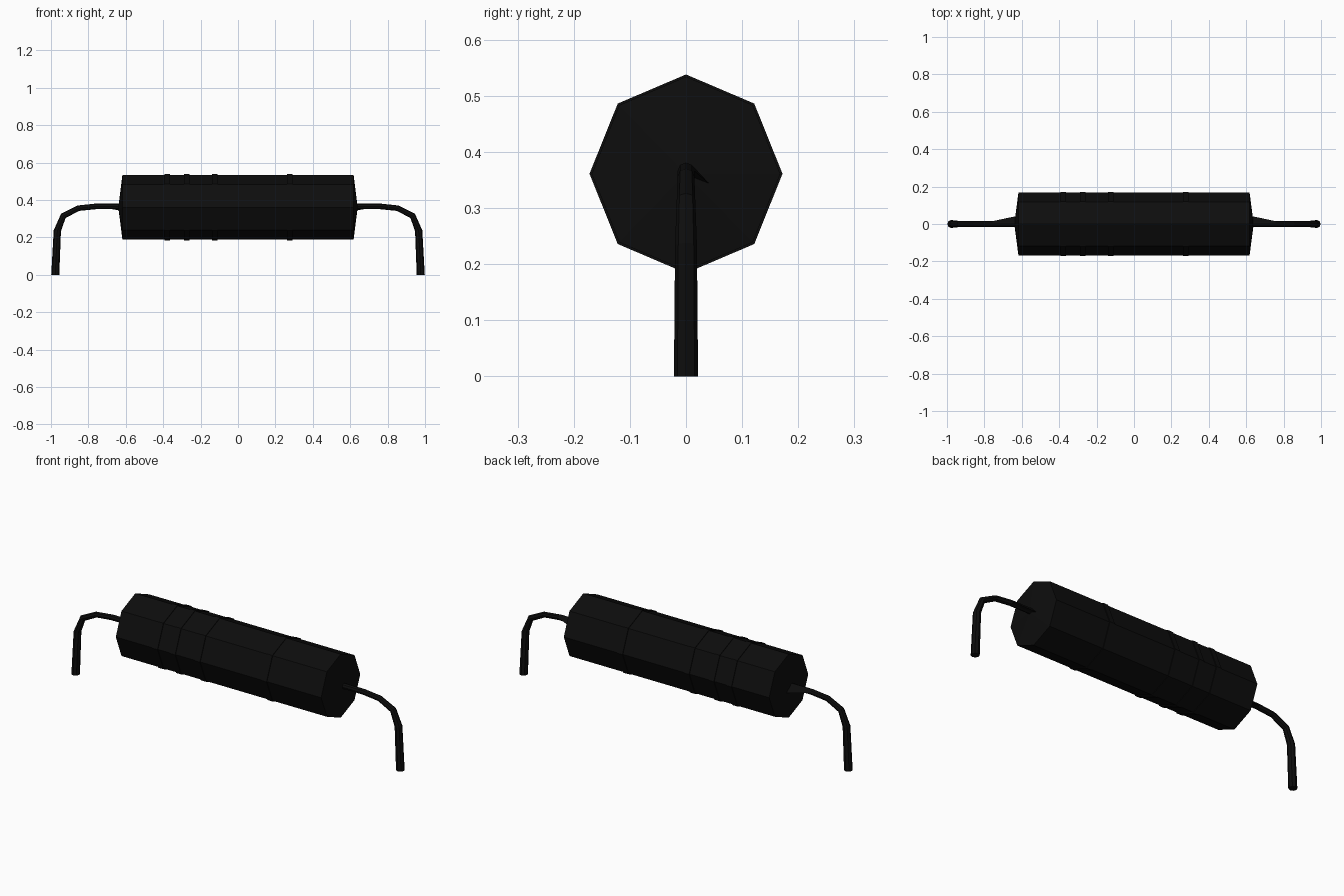
import bpy, bmesh
from math import cos, sin, pi
from mathutils import Vector

cube = bpy.data.objects.get("Cube")
if cube:
    bpy.data.objects.remove(cube, do_unlink=True)

SIDES = 8
AXIS_Z = 0.361
Y = Vector((0, 1, 0))
Z = Vector((0, 0, 1))

black = bpy.data.materials.new("soft_black")
black.use_nodes = True
COLOUR = (0.004, 0.004, 0.004, 1)
black.diffuse_color = COLOUR
black.node_tree.nodes["Principled BSDF"].inputs["Base Color"].default_value = COLOUR


def loft(name, rings, bulge=0):
    """Skin a list of vertex rings; the caps fan to a point pushed out along x by bulge."""
    bm = bmesh.new()
    loops = [[bm.verts.new(p) for p in ring] for ring in rings]
    for a, b in zip(loops, loops[1:]):
        for i in range(SIDES):
            j = (i + 1) % SIDES
            bm.faces.new((a[i], a[j], b[j], b[i]))
    for loop, push in ((loops[0], -bulge), (loops[-1], bulge)):
        if bulge:
            centre = sum((v.co for v in loop), Vector()) / SIDES
            tip = bm.verts.new(centre + Vector((push, 0, 0)))
            for i in range(SIDES):
                bm.faces.new((loop[i], loop[(i + 1) % SIDES], tip))
        else:
            bm.faces.new(loop)
    bmesh.ops.recalc_face_normals(bm, faces=bm.faces)
    mesh = bpy.data.meshes.new(name)
    bm.to_mesh(mesh)
    bm.free()
    mesh.materials.append(black)
    obj = bpy.data.objects.new(name, mesh)
    bpy.context.collection.objects.link(obj)
    return obj


def ring(centre, up, r_up, r_y):
    angles = [2 * pi * i / SIDES for i in range(SIDES)]
    return [centre + up * r_up * cos(a) + Y * r_y * sin(a) for a in angles]


def drum(name, x0, x1, grow=0, bulge=0):
    loft(name, [ring(Vector((x, 0, AXIS_Z)), Z, 0.173 + grow, 0.168 + grow)
                for x in (x0, x1)], bulge)


# Body with shallow pointed ends
drum("body", -0.618, 0.618, bulge=0.022)

# Thin raised bands
for i, x in enumerate((-0.379, -0.273, -0.124, 0.277)):
    drum(f"band_{i + 1}", x - 0.015, x + 0.015, grow=0.004)

# Bent wire leads: x, z, radius from foot to body
PATH = [(0.977, 0, 0.0215), (0.966, 0.235, 0.0195), (0.934, 0.315, 0.0165),
        (0.853, 0.356, 0.015), (0.757, 0.366, 0.015), (0.635, 0.366, 0.015)]
for side, label in ((1, "left"), (-1, "right")):
    points = [Vector((side * x, 0, z)) for x, z, r in PATH]
    rings = []
    for i, p in enumerate(points):
        before, after = points[max(i - 1, 0)], points[min(i + 1, len(points) - 1)]
        normal = Y.cross(after - before).normalized() * -side
        if i == 0:
            normal = Vector((side, 0, 0))
        if normal.z < -0.1:
            normal.negate()
        rings.append(ring(p, normal, PATH[i][2], PATH[i][2]))
    # Small pinched spur where the wire enters the body
    spur = max(rings[-1], key=lambda v: v.y)
    spur.y, spur.z = 0.041, 0.344
    loft(f"{label}_wire", rings)
